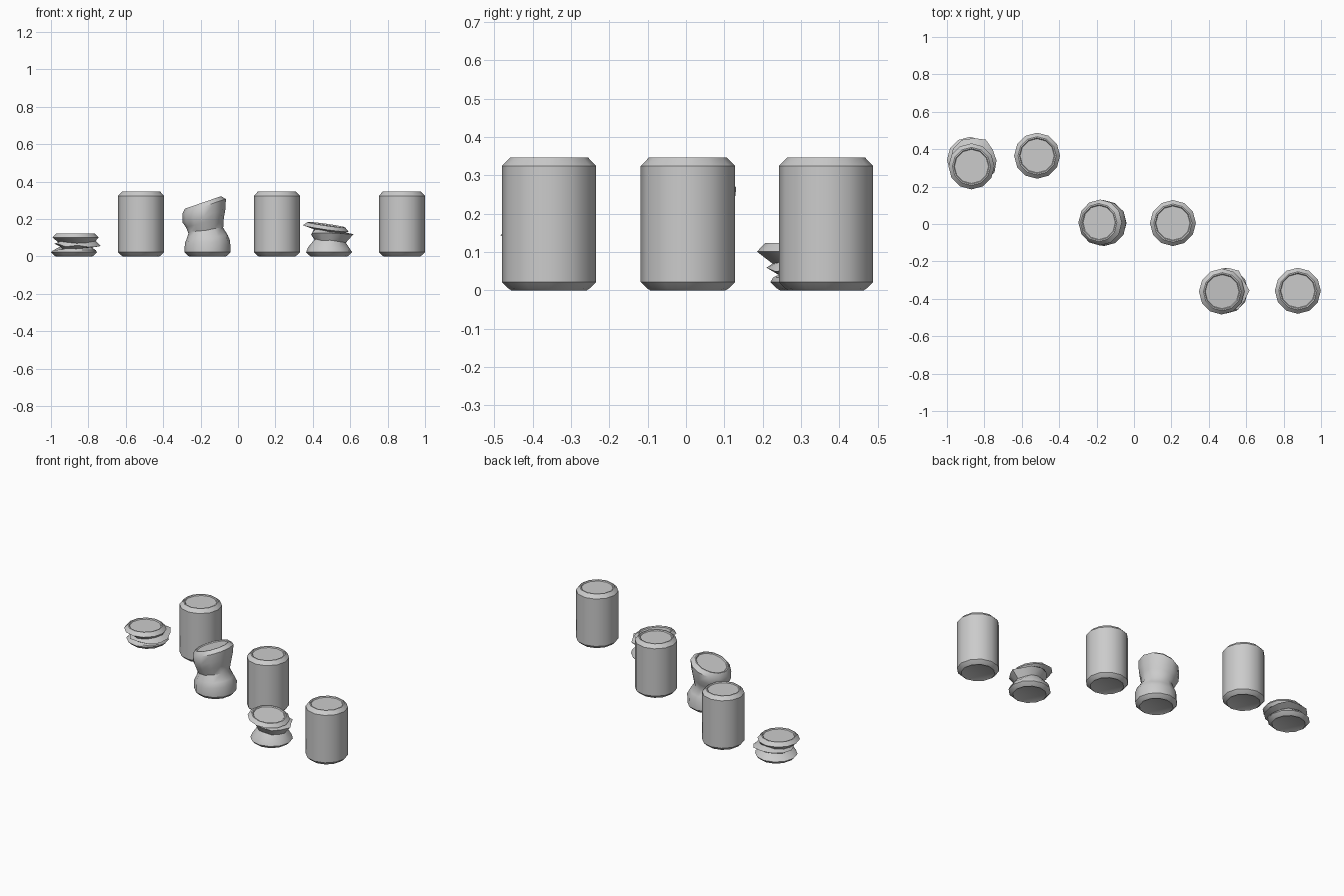
import bpy, bmesh, math, random
from mathutils import Vector, Matrix

if "Cube" in bpy.data.objects:
    bpy.data.objects.remove(bpy.data.objects["Cube"])

SIDES = 12

def make_can(name, rings, jitter=0.0, seed=1):
    """Loft 12-sided rings: (x, y, z, radius, tilt about y in degrees, tilt about x, jitter flag)."""
    rng = random.Random(seed)
    bm = bmesh.new()
    loops = []
    for x, y, z, r, ty, tx, j in rings:
        rot = Matrix.Rotation(math.radians(ty), 3, 'Y') @ Matrix.Rotation(math.radians(tx), 3, 'X')
        loop = []
        for i in range(SIDES):
            a = math.tau * i / SIDES
            rr = r * (1 + j * jitter * rng.uniform(-1, 1))
            p = rot @ Vector((rr * math.cos(a), rr * math.sin(a), j * jitter * 0.08 * rng.uniform(-1, 1)))
            loop.append(bm.verts.new(p + Vector((x, y, z))))
        loops.append(loop)
    for a, b in zip(loops, loops[1:]):
        for i in range(SIDES):
            k = (i + 1) % SIDES
            bm.faces.new((a[i], a[k], b[k], b[i]))
    bm.faces.new(loops[0][::-1])
    bm.faces.new(loops[-1])
    me = bpy.data.meshes.new(name)
    bm.to_mesh(me)
    bm.free()
    ob = bpy.data.objects.new(name, me)
    bpy.context.collection.objects.link(ob)
    bpy.ops.object.select_all(action='DESELECT')
    ob.select_set(True)
    bpy.context.view_layer.objects.active = ob
    bpy.ops.object.shade_smooth_by_angle(angle=math.radians(40))
    return ob

def base(x, y):
    return [(x, y, z, r, 0, 0, 0) for z, r in ((0.004, 0.09), (0.0, 0.098), (0.005, 0.106), (0.022, 0.123))]

def lid(x, y, z, ty=0, tx=0, drop=0.022):
    """Shoulder, rim and recessed lid; z is the rim centre, tilted as one piece."""
    n = Matrix.Rotation(math.radians(ty), 3, 'Y') @ Matrix.Rotation(math.radians(tx), 3, 'X') @ Vector((0, 0, 1))
    out = []
    for d, r in ((-drop, 0.123), (0, 0.102), (0, 0.095), (-0.006, 0.091)):
        p = Vector((x, y, z)) + n * d
        out.append((p.x, p.y, p.z, r, ty, tx, 0))
    return out

# Intact cans
for i, (x, y) in enumerate(((-0.518, 0.365), (0.208, 0.005), (0.876, -0.357))):
    make_can(f"intact_can_{i + 1}", base(x, y) + lid(x, y, 0.346))

# Flattened can
x, y = -0.877, 0.343
make_can("flattened_can", base(x, y) + [
    (-0.872, 0.34, 0.034, 0.115, 0, 0, 0.3),
    (-0.865, 0.335, 0.048, 0.088, 0, 4, 0.7),
    (-0.857, 0.34, 0.063, 0.122, 1, 4, 0.7),
    (-0.862, 0.325, 0.08, 0.095, 0, 4, 0.7),
] + lid(-0.869, 0.308, 0.123), 0.10, 4)

# Bent can
x, y = -0.163, 0.005
make_can("bent_can", base(x, y) + [
    (x, y, 0.075, 0.122, -3, 0, 0.3),
    (-0.165, y, 0.105, 0.112, -4, 0, 0.5),
    (-0.172, y, 0.14, 0.094, -8, 0, 0.6),
    (-0.178, y, 0.18, 0.106, -14, 0, 0.4),
    (-0.181, y, 0.215, 0.119, -17, 0, 0.2),
] + lid(-0.188, 0.008, 0.288, -19), 0.07, 7)

# Crumpled can
x, y = 0.487, -0.357
make_can("crumpled_can", base(x, y) + [
    (0.488, y, 0.045, 0.113, 2, 0, 0.4),
    (0.492, -0.355, 0.082, 0.083, 4, 0, 0.7),
    (0.5, -0.355, 0.118, 0.112, 0, -3, 1),
    (0.493, -0.352, 0.136, 0.088, 8, 0, 0.7),
] + lid(0.472, -0.362, 0.169, 8, 3, 0.02), 0.10, 12)
